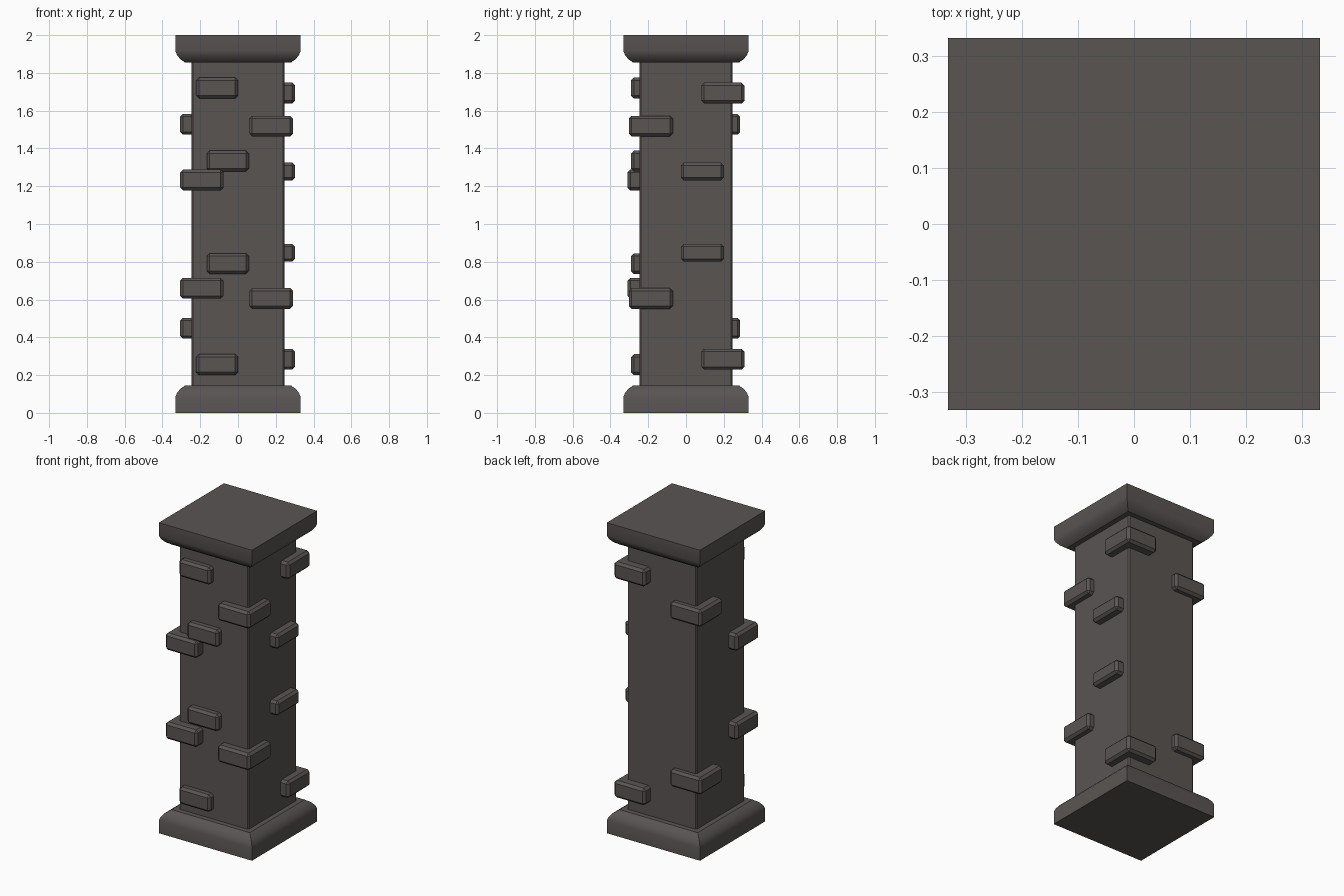
import bpy, bmesh

if "Cube" in bpy.data.objects:
    bpy.data.objects.remove(bpy.data.objects["Cube"])

stone = bpy.data.materials.new("dark stone")
stone.diffuse_color = (0.1, 0.09, 0.086, 1)
stone.use_nodes = True
stone.node_tree.nodes["Principled BSDF"].inputs["Base Color"].default_value = stone.diffuse_color


def finish(name, bm):
    bmesh.ops.recalc_face_normals(bm, faces=bm.faces)
    me = bpy.data.meshes.new(name)
    bm.to_mesh(me)
    bm.free()
    ob = bpy.data.objects.new(name, me)
    bpy.context.collection.objects.link(ob)
    me.materials.append(stone)
    return ob


def box(name, lo, hi, bevel):
    bm = bmesh.new()
    bmesh.ops.create_cube(bm, size=1)
    for v in bm.verts:
        v.co = [h if c > 0 else l for c, l, h in zip(v.co, lo, hi)]
    bmesh.ops.bevel(bm, geom=bm.edges[:], offset=bevel, segments=1, affect='EDGES')
    return finish(name, bm)


def square_loft(name, profile):
    """Stack square rings given as (half width, z)."""
    bm = bmesh.new()
    rings = [[bm.verts.new((x * r, y * r, z)) for x, y in ((-1, -1), (1, -1), (1, 1), (-1, 1))]
             for r, z in profile]
    for a, b in zip(rings, rings[1:]):
        for i in range(4):
            j = (i + 1) % 4
            bm.faces.new((a[i], a[j], b[j], b[i]))
    bm.faces.new(rings[0])
    bm.faces.new(rings[-1])
    ob = finish(name, bm)
    ob.data.shade_smooth()
    ob.data.set_sharp_from_angle(angle=0.6)
    return ob


# Shaft with softly chamfered corners
box("shaft", (-0.247, -0.247, 0.1), (0.247, 0.247, 1.9), 0.008)

# Moulded plinth and matching cap
mould = [(0.332, 0), (0.332, 0.082), (0.324, 0.104), (0.306, 0.127), (0.279, 0.146)]
square_loft("plinth", mould)
square_loft("cap", [(r, 2 - z) for r, z in mould])

# Protruding bricks: x range, y range, lower centre z, upper centre z
bricks = {
    "front_left_brick": ((-0.222, 0.0), (-0.291, -0.2), 0.256, 1.72),
    "front_middle_brick": ((-0.165, 0.057), (-0.291, -0.2), 0.79, 1.333),
    "front_right_corner_brick": ((0.06, 0.291), (-0.303, -0.07), 0.606, 1.518),
    "front_left_corner_brick": ((-0.306, -0.077), (-0.31, -0.08), 0.66, 1.233),
    "right_brick": ((0.2, 0.302), (-0.027, 0.2), 0.848, 1.278),
    "back_left_corner_brick": ((-0.306, -0.08), (0.06, 0.287), 0.448, 1.528),
    "back_right_corner_brick": ((0.08, 0.302), (0.081, 0.309), 0.284, 1.693),
}
for name, ((x0, x1), (y0, y1), *levels) in bricks.items():
    for tag, z in zip(("lower", "upper"), levels):
        h = 0.047 if name == "right_brick" else 0.055
        box(f"{tag}_{name}", (x0, y0, z - h), (x1, y1, z + h), 0.015)
